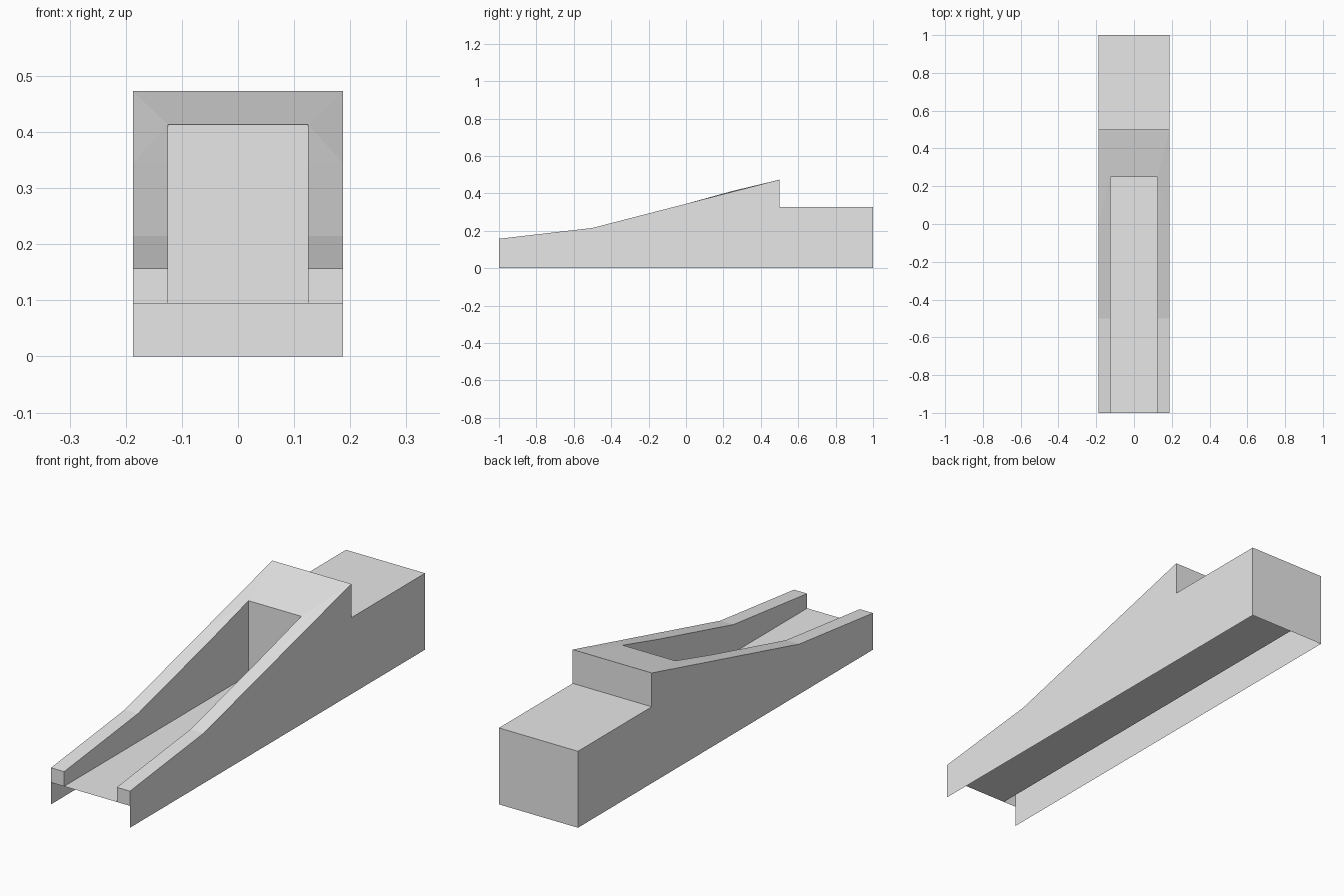
import bpy

if "Cube" in bpy.data.objects:
    bpy.data.objects.remove(bpy.data.objects["Cube"], do_unlink=True)

grey = bpy.data.materials.new("light_grey")
grey.use_nodes = True
colour = (0.8, 0.8, 0.8, 1)
grey.diffuse_color = colour
grey.node_tree.nodes["Principled BSDF"].inputs["Base Color"].default_value = colour

OUT, INN = 0.1875, 0.125            # half widths of the body and the channel
FLOOR, DECK, PEAK, LIP = 0.094, 0.328, 0.473, 0.413
STEP, POCKET = 0.5, 0.25            # where the step and the channel end
SLOPE = [(-1, 0.157), (-0.5, 0.215), (0, 0.344)]


def sheet(name, faces):
    """Make a thin surface from a list of polygons."""
    verts, polys = [], []
    for face in faces:
        polys.append(range(len(verts), len(verts) + len(face)))
        verts += face
    mesh = bpy.data.meshes.new(name)
    mesh.from_pydata(verts, [], [list(p) for p in polys])
    mesh.materials.append(grey)
    obj = bpy.data.objects.new(name, mesh)
    bpy.context.collection.objects.link(obj)
    return obj


def pair(name, faces):
    """Make a left part and its mirrored right part."""
    sheet("left_" + name, faces)
    sheet("right_" + name, [[(-x, y, z) for x, y, z in reversed(f)] for f in faces])


def at(x, profile):
    return [(x, y, z) for y, z in profile]


def across(half, a, b):
    """Rectangle spanning the width between two (y, z) points."""
    return [(-half, *a), (half, *a), (half, *b), (-half, *b)]


# Outer side walls
pair("side_wall", [at(OUT, [(-1, 0), (1, 0), (1, DECK), (STEP, DECK), (STEP, PEAK)]
                      + SLOPE[::-1])])

# Inner walls of the channel
inner = [(-1, FLOOR), (POCKET, FLOOR), (POCKET, LIP)] + SLOPE[::-1]
pair("channel_wall", [at(INN, inner[::-1])])

# Sloping rail tops, with a fan of triangles at the upper corner
rail = []
for a, b in zip(SLOPE, SLOPE[1:]):
    rail.append([(INN, *a), (OUT, *a), (OUT, *b), (INN, *b)])
lip, peak = (INN, POCKET, LIP), (OUT, STEP, PEAK)
rail.append([(INN, *SLOPE[-1]), (OUT, *SLOPE[-1]), lip])
rail.append([(OUT, *SLOPE[-1]), peak, lip])
pair("rail_top", rail)

# Front ends of the rails
pair("rail_end", [[(INN, -1, FLOOR), (OUT, -1, FLOOR),
                   (OUT, *SLOPE[0]), (INN, *SLOPE[0])]])

# Channel floor, running on under the rear deck
sheet("channel_floor", [across(INN, (-1, FLOOR), (1, FLOOR))])

# End of the channel and the slope above it
sheet("channel_end", [across(INN, (POCKET, FLOOR), (POCKET, LIP))])
sheet("upper_slope", [[(-INN, POCKET, LIP), lip, peak, (-OUT, STEP, PEAK)]])

# Rear step, deck and back wall
sheet("rear_step", [across(OUT, (STEP, PEAK), (STEP, DECK))])
sheet("rear_deck", [across(OUT, (STEP, DECK), (1, DECK))])
sheet("back_wall", [across(OUT, (1, DECK), (1, 0))])
